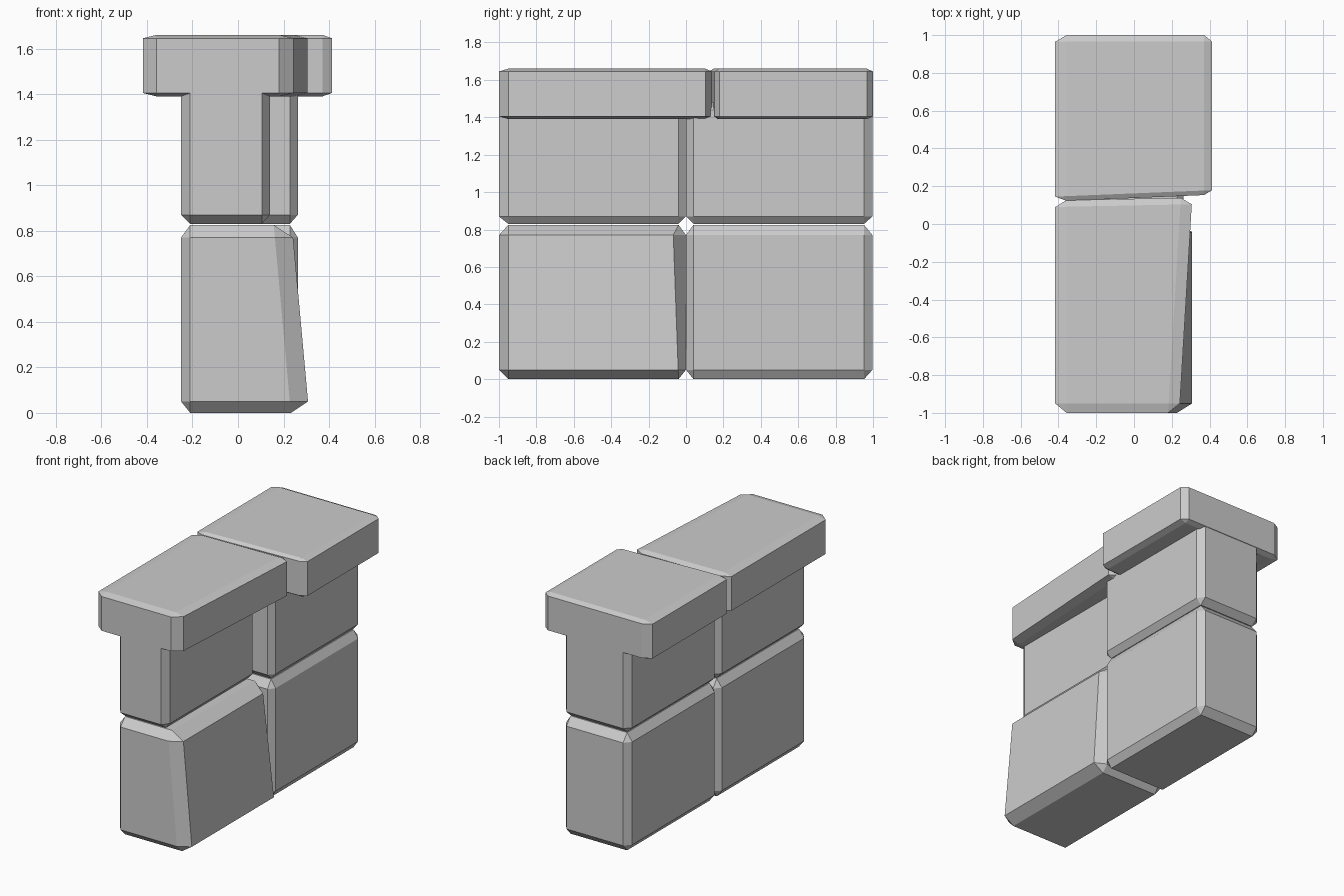
import bpy
import bmesh

cube = bpy.data.objects.get("Cube")
if cube:
    bpy.data.objects.remove(cube, do_unlink=True)

stone = bpy.data.materials.new("grey stone")
stone.use_nodes = True
grey = (0.6, 0.6, 0.6, 1)
stone.diffuse_color = grey
stone.node_tree.nodes["Principled BSDF"].inputs["Base Color"].default_value = grey


def block(name, low, high, cut_low, cut_high, warp=None):
    """Chamfered stone; cuts give the chamfer width per axis at each end.
    warp(s, t, u) returns an offset from the position along each axis (0 to 1)."""
    bm = bmesh.new()
    bmesh.ops.create_cube(bm, size=2)
    bmesh.ops.bevel(bm, geom=bm.edges[:], offset=0.2, offset_type='OFFSET',
                    segments=1, profile=0.5, affect='EDGES')
    for v in bm.verts:
        old = v.co.copy()
        for a in range(3):
            inner = abs(old[a]) < 0.95
            if old[a] < 0:
                v.co[a] = low[a] + (cut_low[a] if inner else 0)
            else:
                v.co[a] = high[a] - (cut_high[a] if inner else 0)
        if warp:
            s, t, u = [(v.co[a] - low[a]) / (high[a] - low[a]) for a in range(3)]
            for a, d in enumerate(warp(s, t, u)):
                v.co[a] += d
    bmesh.ops.recalc_face_normals(bm, faces=bm.faces[:])
    mesh = bpy.data.meshes.new(name)
    bm.to_mesh(mesh)
    bm.free()
    mesh.materials.append(stone)
    bpy.context.collection.objects.link(bpy.data.objects.new(name, mesh))


# Lower course: the front stone leans inward on one side
block("lower_front_stone", (-0.25, -1, 0), (0.312, 0, 0.825),
      (0.04, 0.05, 0.05), (0.08, 0.04, 0.055),
      lambda s, t, u: (-0.075 * u if s > 0.5 else 0,
                       -0.03 * u if s > 0.99 and t > 0.5 else 0, 0))
block("lower_back_stone", (-0.25, 0, 0), (0.263, 0.997, 0.825),
      (0.04, 0.04, 0.05), (0.035, 0.045, 0.055))

# Middle course: runs up into the cap stones
block("upper_front_stone", (-0.25, -1, 0.83), (0.14, 0, 1.48),
      (0.04, 0.05, 0.04), (0.035, 0.04, 0.04))
block("upper_back_stone", (-0.25, 0, 0.83), (0.263, 0.997, 1.48),
      (0.04, 0.04, 0.04), (0.035, 0.045, 0.04))

# Cap stones: front one widens toward the back, joint runs at a slant
block("front_cap", (-0.417, -1, 1.39), (0.24, 0.125, 1.66),
      (0.06, 0.05, 0.015), (0.06, 0.035, 0.015),
      lambda s, t, u: (0.068 * t if s > 0.5 else 0, 0.015 * s * t, 0))
block("back_cap", (-0.417, 0.12, 1.39), (0.413, 1, 1.66),
      (0.06, 0.025, 0.015), (0.042, 0.035, 0.015),
      lambda s, t, u: (0, 0.035 * s * (1 - t), 0))
